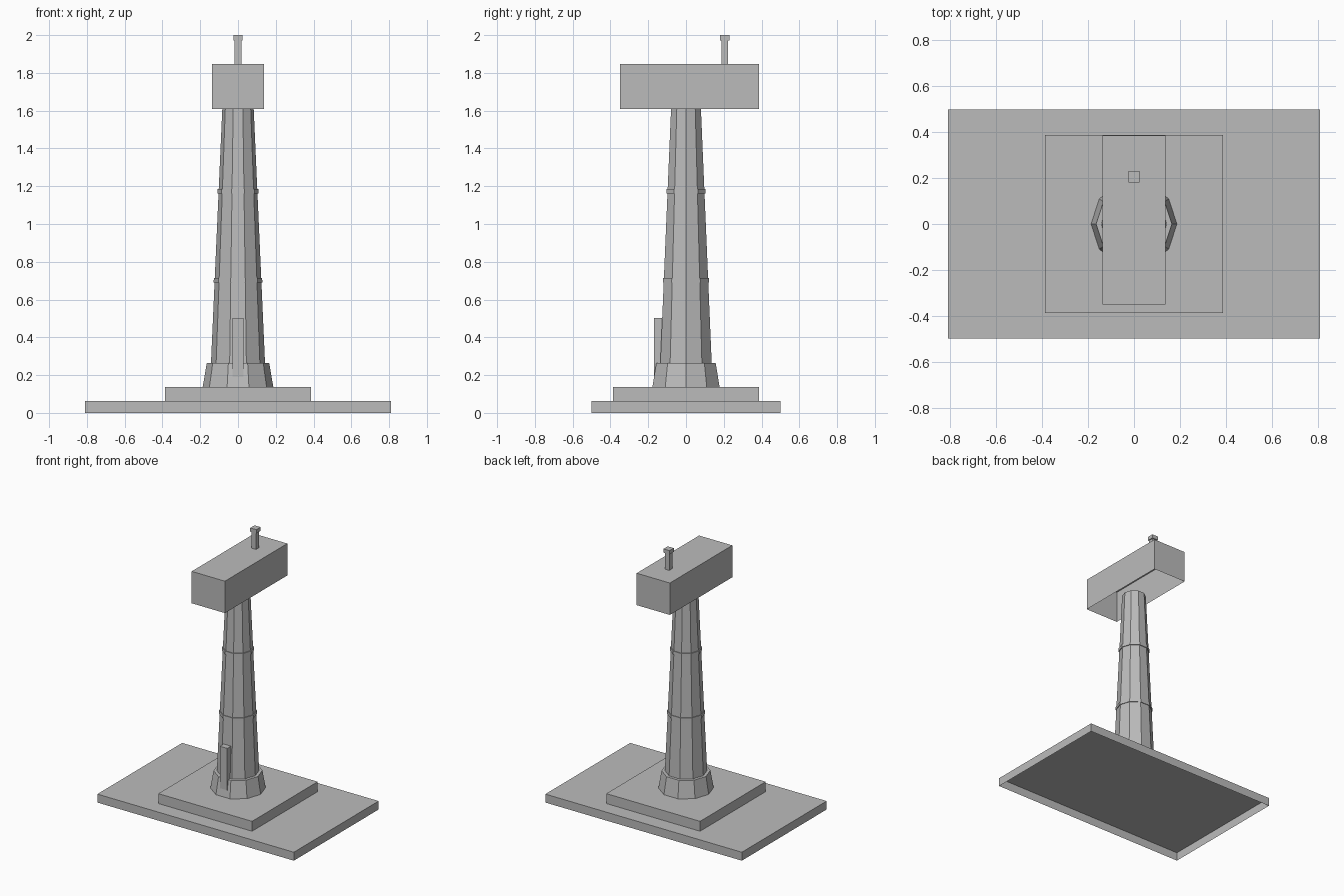
import bpy, bmesh, math

if "Cube" in bpy.data.objects:
    bpy.data.objects.remove(bpy.data.objects["Cube"])

# One plain grey for the whole model
grey = bpy.data.materials.new("plain_grey")
grey.diffuse_color = (0.5, 0.5, 0.5, 1)
grey.use_nodes = True
grey.node_tree.nodes["Principled BSDF"].inputs["Base Color"].default_value = grey.diffuse_color


def finish(name, bm):
    mesh = bpy.data.meshes.new(name)
    bm.to_mesh(mesh)
    bm.free()
    mesh.materials.append(grey)
    ob = bpy.data.objects.new(name, mesh)
    bpy.context.collection.objects.link(ob)
    return ob


def open_box(name, x, y, z):
    """Box given by its ranges, without a bottom face."""
    bm = bmesh.new()
    bmesh.ops.create_cube(bm, size=1)
    for v in bm.verts:
        v.co = [r[0] if c < 0 else r[1] for c, r in zip(v.co, (x, y, z))]
    bm.normal_update()
    bottom = [f for f in bm.faces if f.normal.z < -0.9]
    bmesh.ops.delete(bm, geom=bottom, context='FACES_ONLY')
    return finish(name, bm)


def drum(name, r1, r2, z1, z2, caps=True):
    """Ten-sided tapered drum with a corner on the x axis."""
    bm = bmesh.new()
    rings = [[bm.verts.new((r * math.cos(math.tau * i / 10),
                            r * math.sin(math.tau * i / 10), z))
              for i in range(10)] for r, z in ((r1, z1), (r2, z2))]
    lo, hi = rings
    for i in range(10):
        j = (i + 1) % 10
        bm.faces.new((lo[i], lo[j], hi[j], hi[i]))
    if caps:
        bm.faces.new(hi)
        bm.faces.new(lo[::-1])
    return finish(name, bm)


# Stepped base
open_box("base_slab", (-0.811, 0.811), (-0.5, 0.5), (0, 0.063))
open_box("plinth", (-0.387, 0.387), (-0.387, 0.387), (0.063, 0.137))

# Tower with foot collar and joint bands
drum("foot_collar", 0.187, 0.165, 0.137, 0.265)
drum("tower", 0.143, 0.083, 0.265, 1.612, caps=False)
drum("lower_band", 0.129, 0.128, 0.69, 0.714)
drum("upper_band", 0.109, 0.108, 1.162, 1.186)

# Door on the front of the tower
open_box("door", (-0.03, 0.03), (-0.17, -0.125), (0.19, 0.503))

# Machine housing, open underneath, with a roof vent
open_box("housing", (-0.137, 0.137), (-0.35, 0.386), (1.61, 1.848))
open_box("vent_stem", (-0.018, 0.018), (0.187, 0.223), (1.848, 1.976))
cap = open_box("vent_cap", (-0.025, 0.025), (0.18, 0.23), (1.972, 2.0))
# underside of the cap
bm = bmesh.new()
bm.from_mesh(cap.data)
bmesh.ops.holes_fill(bm, edges=bm.edges[:], sides=4)
bm.to_mesh(cap.data)
bm.free()
